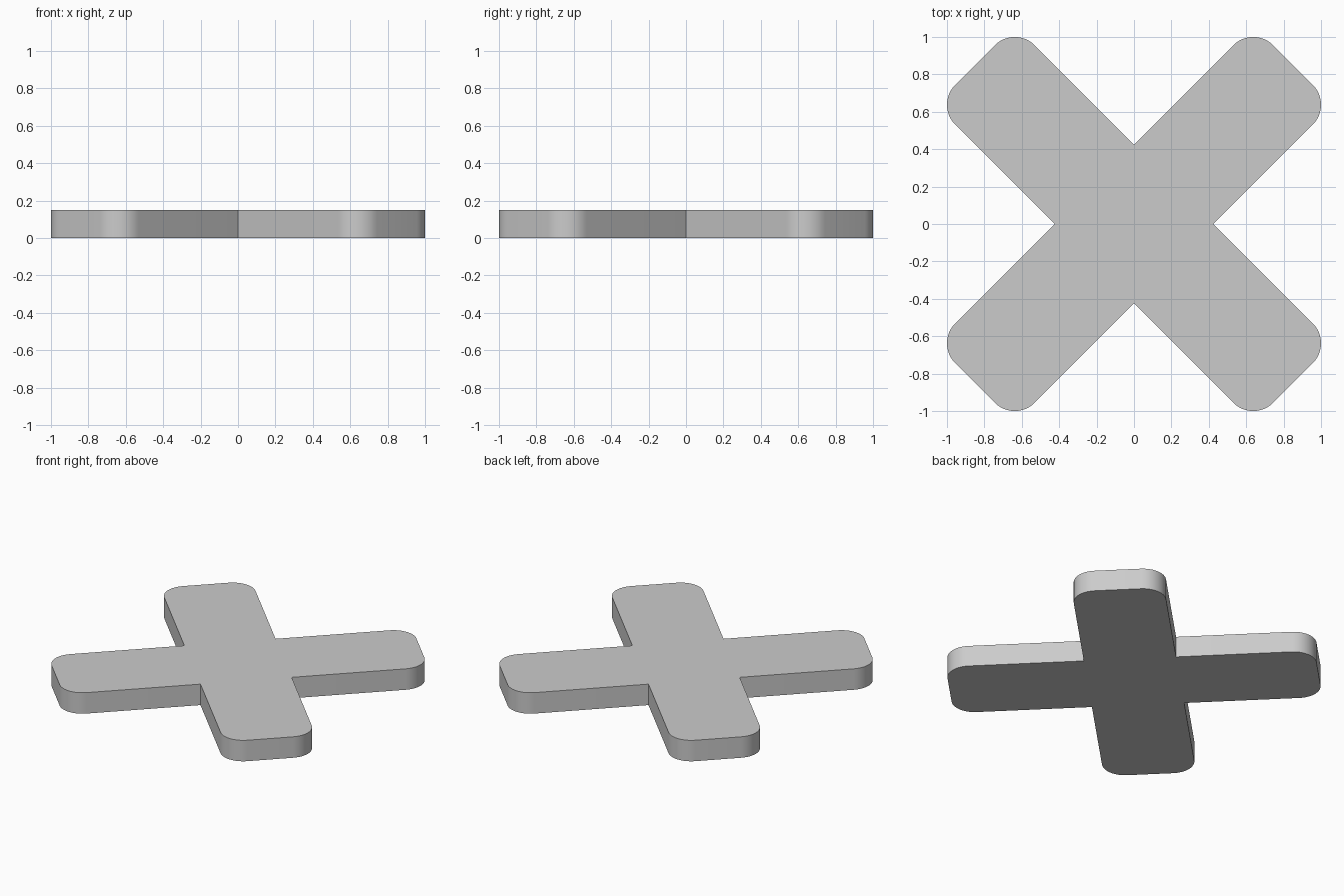
import bpy, bmesh
from math import sin, cos, pi, sqrt, radians

if "Cube" in bpy.data.objects:
    bpy.data.objects.remove(bpy.data.objects["Cube"])

HALF_W, LENGTH, RADIUS, HEIGHT = 0.3004, 1.2018, 0.1502, 0.15
SEGMENTS = 12


def arm_outline(angle):
    """Rounded arm end plus the inner corner that follows it, counter-clockwise."""
    pts = []
    for side, start in ((-1, -pi / 2), (1, 0)):
        cx, cy = LENGTH - RADIUS, side * (HALF_W - RADIUS)
        for i in range(SEGMENTS + 1):
            a = start + i / SEGMENTS * pi / 2
            pts.append((cx + RADIUS * cos(a), cy + RADIUS * sin(a)))
    pts.append((HALF_W, HALF_W))
    c, s = cos(angle), sin(angle)
    return [(x * c - y * s, x * s + y * c, 0) for x, y in pts]


# Cross plate: four diagonal arms in one outline, extruded upward
bm = bmesh.new()
verts = [bm.verts.new(p) for k in range(4) for p in arm_outline(pi / 4 + k * pi / 2)]
base = bm.faces.new(verts)
ext = bmesh.ops.extrude_face_region(bm, geom=[base], use_keep_orig=True)
top = [v for v in ext["geom"] if isinstance(v, bmesh.types.BMVert)]
bmesh.ops.translate(bm, verts=top, vec=(0, 0, HEIGHT))
bmesh.ops.recalc_face_normals(bm, faces=bm.faces)

mesh = bpy.data.meshes.new("cross_plate")
bm.to_mesh(mesh)
bm.free()
plate = bpy.data.objects.new("cross_plate", mesh)
bpy.context.collection.objects.link(plate)

# Smooth rounded corners, crisp rims
bpy.context.view_layer.objects.active = plate
plate.select_set(True)
bpy.ops.object.shade_smooth_by_angle(angle=radians(30))
